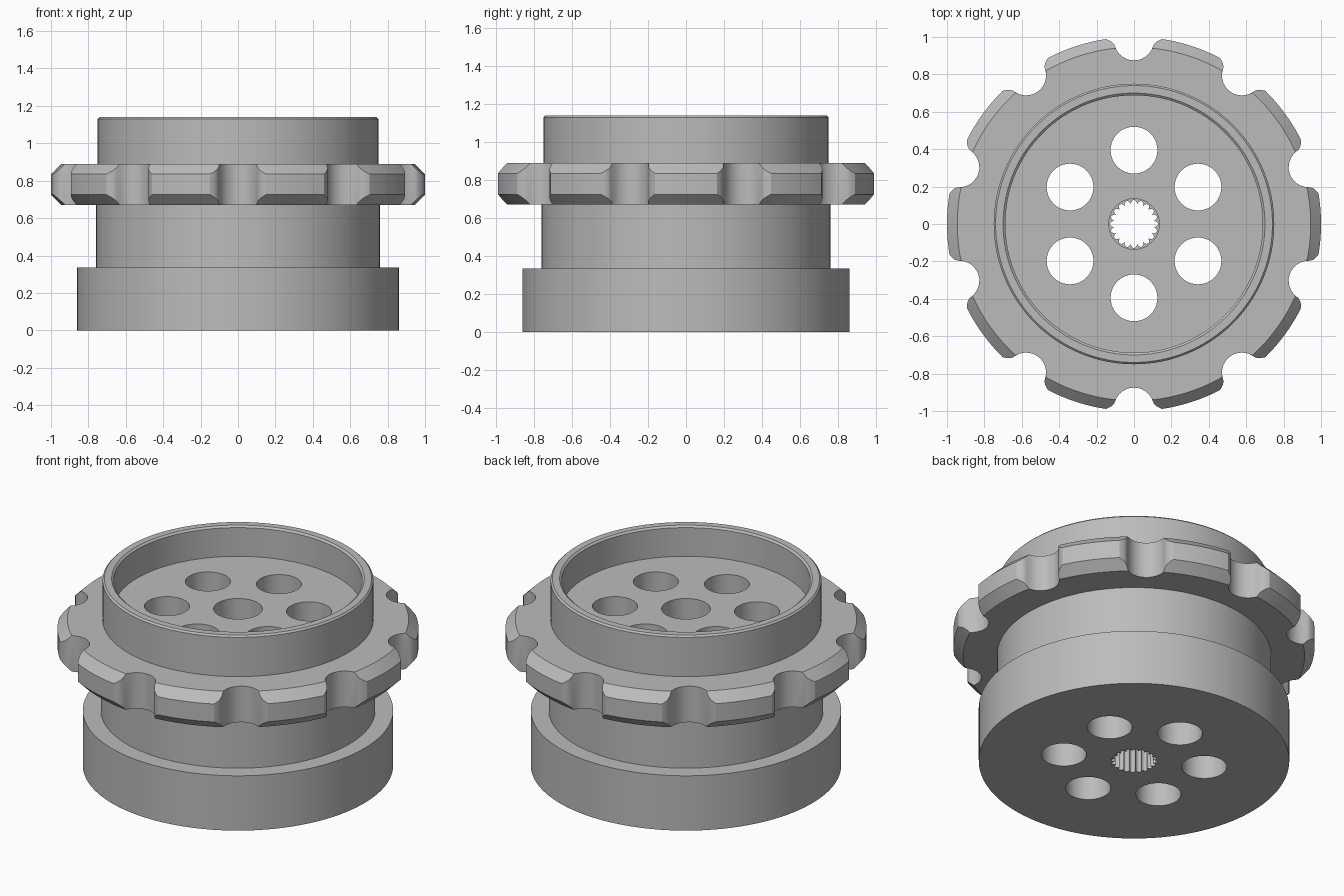
import bpy, bmesh, math
from math import sin, cos, pi, radians

cube = bpy.data.objects.get("Cube")
if cube:
    bpy.data.objects.remove(cube, do_unlink=True)

GREY = (0.5, 0.5, 0.5, 1)
grey = bpy.data.materials.new("plain grey")
grey.use_nodes = True
grey.diffuse_color = GREY
grey.node_tree.nodes["Principled BSDF"].inputs["Base Color"].default_value = GREY


def stack(name, rings, closed=False):
    """Skin a list of point rings; cap both ends, or join last to first."""
    bm = bmesh.new()
    loops = [[bm.verts.new(p) for p in ring] for ring in rings]
    n = len(loops[0])
    pairs = list(zip(loops, loops[1:]))
    if closed:
        pairs.append((loops[-1], loops[0]))
    else:
        bm.faces.new(loops[0][::-1])
        bm.faces.new(loops[-1])
    for a, b in pairs:
        for i in range(n):
            j = (i + 1) % n
            bm.faces.new((a[i], a[j], b[j], b[i]))
    bmesh.ops.remove_doubles(bm, verts=bm.verts, dist=1e-5)
    bmesh.ops.recalc_face_normals(bm, faces=bm.faces)
    mesh = bpy.data.meshes.new(name)
    bm.to_mesh(mesh)
    bm.free()
    mesh.materials.append(grey)
    obj = bpy.data.objects.new(name, mesh)
    bpy.context.collection.objects.link(obj)
    return obj


def circle(r, z, n=128, x=0, y=0):
    return [(x + r * cos(2 * pi * i / n), y + r * sin(2 * pi * i / n), z)
            for i in range(n)]


def smooth(obj, angle=30):
    bpy.ops.object.select_all(action='DESELECT')
    obj.select_set(True)
    bpy.context.view_layer.objects.active = obj
    bpy.ops.object.shade_smooth_by_angle(angle=radians(angle))


# Stepped hub with a recessed top
profile = [(0.86, 0), (0.86, 0.335), (0.76, 0.335), (0.76, 0.67), (0.75, 0.67),
           (0.75, 1.13), (0.74, 1.14), (0.70, 1.14), (0.688, 1.13), (0.688, 0.955)]
hub = stack("hub", [circle(r, z) for r, z in profile])

# Cutters: six through holes, smooth upper bore and splined lower bore
cutters = []
for k in range(6):
    a = radians(30 + 60 * k)
    x, y = 0.395 * cos(a), 0.395 * sin(a)
    cutters.append(stack("hole_cutter", [circle(0.125, z, 48, x, y) for z in (-0.1, 1.3)]))
cutters.append(stack("bore_cutter", [circle(0.135, z, 64) for z in (0.4, 1.3)]))

TEETH = 20
spline = []
for i in range(TEETH * 8):
    a = 2 * pi * i / (TEETH * 8)
    r = 0.108 + 0.02 * abs(cos(TEETH * a / 2)) ** 0.6
    spline.append((r * cos(a), r * sin(a)))
cutters.append(stack("spline_cutter", [[(x, y, z) for x, y in spline] for z in (-0.1, 0.45)]))

for cutter in cutters:
    cutter.hide_render = True
    mod = hub.modifiers.new("cut", 'BOOLEAN')
    mod.operation = 'DIFFERENCE'
    mod.solver = 'EXACT'
    mod.object = cutter
bpy.context.view_layer.update()
cut = bpy.data.meshes.new_from_object(hub.evaluated_get(bpy.context.evaluated_depsgraph_get()))
hub.modifiers.clear()
hub.data = cut
for cutter in cutters:
    bpy.data.objects.remove(cutter, do_unlink=True)
smooth(hub)

# Notched wheel: half a notch as (sideways, outward) points, mirrored, ten times
half = [(0, 0.875), (0.022, 0.877), (0.043, 0.884), (0.062, 0.895), (0.078, 0.909),
        (0.091, 0.926), (0.1, 0.945), (0.106, 0.96), (0.117, 0.972), (0.132, 0.981),
        (0.15, 0.9887)]
notch = [(math.atan2(t, r), math.hypot(t, r)) for t, r in half]
start = notch[-1][0]
crown = [(start + (radians(36) - 2 * start) * k / 10, 1.0) for k in range(1, 10)]
outline = []
for k in range(10):
    base = radians(18 + 36 * k)
    for a, r in [(-a, r) for a, r in notch[:0:-1]] + notch + crown:
        outline.append((base + a, r))

INNER, FLAT, LOW, HIGH = 0.74, 0.945, 0.67, 0.89


def wheel_ring(radius, height):
    return [(radius(r) * cos(a), radius(r) * sin(a), height(r)) for a, r in outline]


def inset(r):
    return min(r, FLAT)


def drop(r):
    return max(0, r - FLAT)


wheel = stack("notched_wheel", [
    wheel_ring(lambda r: INNER, lambda r: LOW),
    wheel_ring(inset, lambda r: LOW),
    wheel_ring(lambda r: r, lambda r: LOW + drop(r)),
    wheel_ring(lambda r: r, lambda r: HIGH - drop(r)),
    wheel_ring(inset, lambda r: HIGH),
    wheel_ring(lambda r: INNER, lambda r: HIGH)], closed=True)
smooth(wheel)
